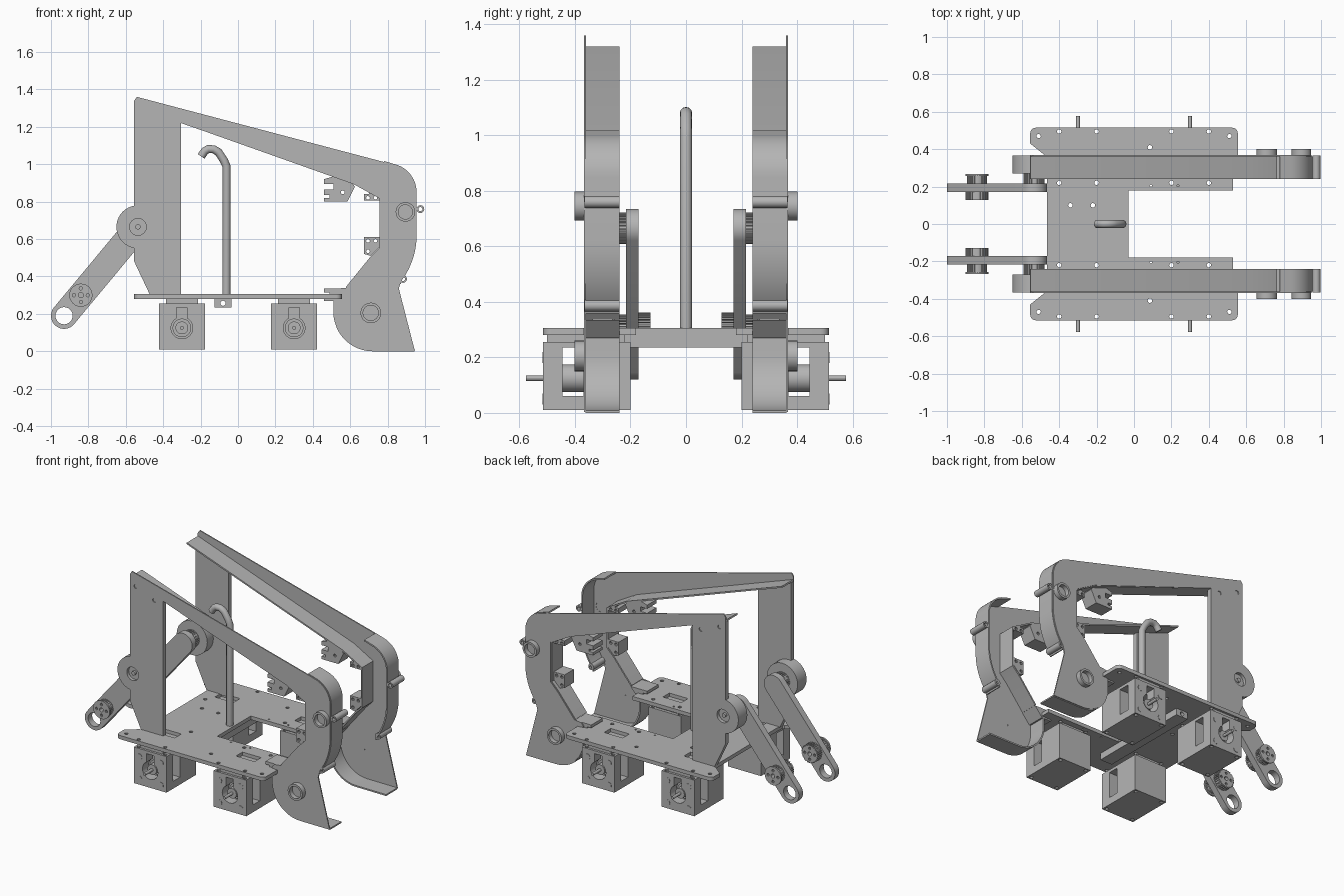
import bpy, bmesh
from math import sin, cos, pi, radians, degrees, atan2
from mathutils import Vector

if "Cube" in bpy.data.objects:
    bpy.data.objects.remove(bpy.data.objects["Cube"])

grey = bpy.data.materials.new("neutral_grey")
grey.use_nodes = True
grey.diffuse_color = (0.46, 0.46, 0.46, 1)
grey.node_tree.nodes["Principled BSDF"].inputs["Base Color"].default_value = grey.diffuse_color


def arc(cx, cz, r, a0, a1, n=12):
    return [(cx + r * cos(radians(a0 + (a1 - a0) * i / n)),
             cz + r * sin(radians(a0 + (a1 - a0) * i / n))) for i in range(n + 1)]


def prism(bm, pts, lo, hi, axis="y"):
    """Extrude a flat outline between lo and hi along an axis."""
    place = {"y": lambda p, h: (p[0], h, p[1]),
             "z": lambda p, h: (p[0], p[1], h),
             "x": lambda p, h: (h, p[0], p[1])}[axis]
    rings = [[bm.verts.new(place(p, h)) for p in pts] for h in (lo, hi)]
    n = len(pts)
    faces = [bm.faces.new(rings[0]), bm.faces.new(rings[1])]
    for i in range(n):
        j = (i + 1) % n
        faces.append(bm.faces.new((rings[0][i], rings[0][j], rings[1][j], rings[1][i])))
    bmesh.ops.recalc_face_normals(bm, faces=faces)


def disc(bm, x, z, r, lo, hi, axis="y", n=24):
    prism(bm, arc(x, z, r, 0, 360, n)[:-1], lo, hi, axis)


def rect(a0, a1, b0, b1):
    return [(a0, b0), (a1, b0), (a1, b1), (a0, b1)]


def finish(name, bm, cut=None, mirror=(), solid=0):
    """Make an object, cut holes, mirror it and shade it."""
    def to_object(nm, b):
        me = bpy.data.meshes.new(nm)
        b.to_mesh(me)
        b.free()
        o = bpy.data.objects.new(nm, me)
        bpy.context.scene.collection.objects.link(o)
        return o
    ob = to_object(name, bm)
    ob.data.materials.append(grey)
    bpy.ops.object.select_all(action="DESELECT")
    ob.select_set(True)
    bpy.context.view_layer.objects.active = ob
    if solid:
        m = ob.modifiers.new("thickness", "SOLIDIFY")
        m.thickness, m.offset = solid, 0
        bpy.ops.object.modifier_apply(modifier=m.name)
    if cut:
        cutter = to_object(name + "_cutter", cut)
        cutter.hide_render = True
        m = ob.modifiers.new("holes", "BOOLEAN")
        m.operation, m.object, m.solver, m.use_self = "DIFFERENCE", cutter, "EXACT", True
        bpy.ops.object.modifier_apply(modifier=m.name)
        bpy.data.objects.remove(cutter)
    bpy.ops.object.shade_smooth_by_angle(angle=radians(25))
    if mirror:
        m = ob.modifiers.new("mirror", "MIRROR")
        m.use_axis = ["x" in mirror, "y" in mirror, False]
        m.use_mirror_merge = False


new = bmesh.new

# Base plate with wings, motor windows and screw holes
half = [(-.465, .37), (-.48, .37), (-.555, .43)]
half += arc(-.525, .485, .03, 180, 90, 5) + arc(.525, .485, .03, 90, 0, 5)
half += [(.555, .37), (.53, .37), (.53, .18), (-.03, .18)]
bm, cut = new(), new()
prism(bm, half + [(x, -y) for x, y in reversed(half)], .28, .305, "z")
holes = [(x, y, .012) for x in (-.4, -.2, .2, .4) for y in (.22, .495)]
holes += [(-.51, .47, .012), (.51, .47, .012), (.085, .41, .012), (.09, .205, .006), (.235, .205, .006)]
for s in (1, -1):
    for x, y, r in holes:
        disc(cut, x, s * y, r, .2, .4, "z", 10)
    for x in (-.3, .3):
        prism(cut, rect(x - .07, x + .07, s * .315 - .035, s * .315 + .035), .2, .4, "z")
for x in (-.34, -.22):
    disc(cut, x, .1, .012, .2, .4, "z", 10)
finish("base_plate", bm, cut)

# Cross bar under the plate
bm, cut = new(), new()
prism(bm, rect(-.125, -.035, .235, .281), -.36, .36)
disc(cut, -.08, .257, .014, -.5, .5, n=12)
finish("cross_bar", bm, cut)

# Side frame plate
hook = [(.78, 1.012)] + arc(.80, .85, .15, 76, 0) + arc(.55, .62, .4, 0, -36, 8)
scoop = [(.945, .004)] + arc(.72, .21, .205, 270, 180) + [(.515, .315)]
inner = [(.58, .34), (.71, .5), (.76, .55), (.76, .82), (.62, .898)]
bm, cut = new(), new()
prism(bm, [(-.555, 1.34), (-.54, 1.36)] + hook + [(.86, .335)] + scoop + [(.53, .335)] + inner +
      [(-.305, 1.22), (-.305, .3), (-.47, .3), (-.555, .48)], .36, .368)
for x, z, r in ((-.51, 1.265, .014), (-.37, 1.21, .014), (.895, .745, .034), (.71, .205, .01),
                (-.535, .665, .045)):
    disc(cut, x, z, r, .3, .45)
finish("side_frame_plate", bm, cut, "y")

# Flanges standing inward from the side frame
bm = new()
for path in (hook + [(.865, .36)], scoop, inner + [(-.555, 1.315)]):
    a, b = [[bm.verts.new((x, y, z)) for x, z in path] for y in (.24, .362)]
    for i in range(len(path) - 1):
        bm.faces.new((a[i], a[i + 1], b[i + 1], b[i]))
finish("side_frame_flanges", bm, None, "y", .01)

# Upright post with its shoulder bearing
bm, cut = new(), new()
prism(bm, [(-.555, .48), (-.47, .3), (-.305, .3), (-.305, 1.22), (-.555, 1.307)], .335, .362)
disc(cut, -.535, .665, .045, .3, .4)
finish("upright_post", bm, cut, "y")
bm, cut = new(), new()
disc(bm, -.535, .665, .115, .27, .366, n=40)
disc(cut, -.535, .665, .045, .345, .4)
finish("shoulder_bearing", bm, cut, "y")
bm = new()
disc(bm, -.535, .665, .014, .2, .36)
finish("shoulder_pin", bm, None, "y")

# Arm with an open eye at its lower end
top, eye, hub = Vector((-.535, .665)), Vector((-.93, .19)), Vector((-.84, .3))
lean = degrees(atan2(top.y - eye.y, top.x - eye.x))
bm, cut = new(), new()
prism(bm, arc(top.x, top.y, .07, lean - 90, lean + 90, 16) +
      arc(eye.x, eye.y, .07, lean + 90, lean + 270, 16), .172, .216)
disc(cut, eye.x, eye.y, .046, .1, .3)
finish("swing_arm", bm, cut, "y")


def gear(bm, c, r, lo, hi, teeth=28):
    pts = []
    for i in range(teeth):
        for k, rr in ((0, r), (.5, r), (.55, r * .9), (.95, r * .9)):
            a = 2 * pi * (i + k) / teeth
            pts.append((c.x + rr * cos(a), c.y + rr * sin(a)))
    prism(bm, pts, lo, hi)


# Toothed pulleys on the arm
bm = new()
gear(bm, top, .057, .21, .272)
finish("shoulder_pulley", bm, None, "y")
bm, cut = new(), new()
gear(bm, hub, .062, .127, .175)
gear(bm, hub, .054, .21, .258)
disc(bm, hub.x, hub.y, .062, .256, .267)
for i in range(4):
    disc(cut, hub.x + .037 * cos(i * pi / 2), hub.y + .037 * sin(i * pi / 2), .009, .1, .3, n=10)
disc(cut, hub.x, hub.y, .014, .1, .3, n=12)
finish("arm_pulleys", bm, cut, "y")

# Round sockets outside the frame and pin tubes on its edge
bm, cut = new(), new()
for x, z, r in ((.895, .745, .052), (.71, .205, .055)):
    disc(bm, x, z, r, .362, .402, n=32)
    disc(cut, x, z, r - .014, .372, .45, n=32)
finish("frame_sockets", bm, cut, "y")
bm, cut = new(), new()
for x, z in ((.975, .76), (.882, .387)):
    disc(bm, x, z, .021, .24, .366, n=20)
    disc(cut, x, z, .011, .2, .4, n=16)
finish("pin_tubes", bm, cut, "y")

# Notched clips along the inner edge of the frame
bm, cut = new(), new()
prism(bm, [(.46, .80), (.585, .80), (.625, .88), (.61, .9), (.51, .935), (.46, .92), (.46, .895), (.51, .895),
           (.51, .865), (.46, .865), (.46, .835), (.49, .835), (.49, .82), (.46, .82)], .24, .34)
prism(bm, [(.675, .805), (.759, .805), (.759, .82), (.70, .853), (.70, .84), (.675, .84)], .24, .34)
prism(bm, [(.675, .555), (.675, .52), (.71, .51), (.759, .56), (.759, .61), (.675, .61)], .24, .34)
prism(bm, [(.46, .27), (.53, .27), (.585, .335), (.46, .335), (.46, .315), (.49, .315), (.49, .3), (.46, .3)],
      .24, .361)
for x, z in ((.56, .85), (.695, .82), (.735, .82), (.695, .59), (.735, .59), (.695, .535)):
    disc(cut, x, z, .01, .2, .4, n=10)
finish("notched_clips", bm, cut, "y")

# Motor housings with bore, slot, side windows and corner holes
bm, cut = new(), new()
prism(bm, rect(.177, .423, .01, .255), .2, .515)
prism(cut, rect(.37, .445, .06, .235), .1, .5, "x")
disc(cut, .3, .125, .058, .4, .6, n=32)
prism(cut, rect(.272, .328, .15, .235), .42, .6)
for x in (.2, .4):
    for y in (.22, .495):
        disc(cut, x, y, .012, -.1, .4, "z", 10)
finish("motor_housing", bm, cut, "xy")
bm = new()
prism(bm, rect(.215, .385, .25, .282), .22, .5)
finish("motor_top_mount", bm, None, "xy")
bm = new()
disc(bm, .3, .125, .01, .36, .577, n=12)
disc(bm, .3, .125, .034, .36, .495)
disc(bm, .3, .125, .05, .36, .45)
finish("motor_shaft", bm, None, "xy")
bm = new()
for x in (.22, .38):
    for z in (.05, .2):
        disc(bm, x, z, .02, .51, .517, n=16)
finish("motor_screws", bm, None, "xy")

# Hooked pole in the middle
curve = bpy.data.curves.new("hooked_pole", "CURVE")
curve.dimensions, curve.bevel_depth, curve.bevel_resolution, curve.use_fill_caps = "3D", .022, 4, True
path = [(-.062, .3), (-.062, .99), (-.075, 1.02), (-.105, 1.065), (-.13, 1.08), (-.16, 1.081), (-.178, 1.07),
        (-.197, 1.042)]
sp = curve.splines.new("POLY")
sp.points.add(len(path) - 1)
for p, (x, z) in zip(sp.points, path):
    p.co = (x, 0, z, 1)
sp.use_smooth = True
pole = bpy.data.objects.new("hooked_pole", curve)
curve.materials.append(grey)
bpy.context.scene.collection.objects.link(pole)
